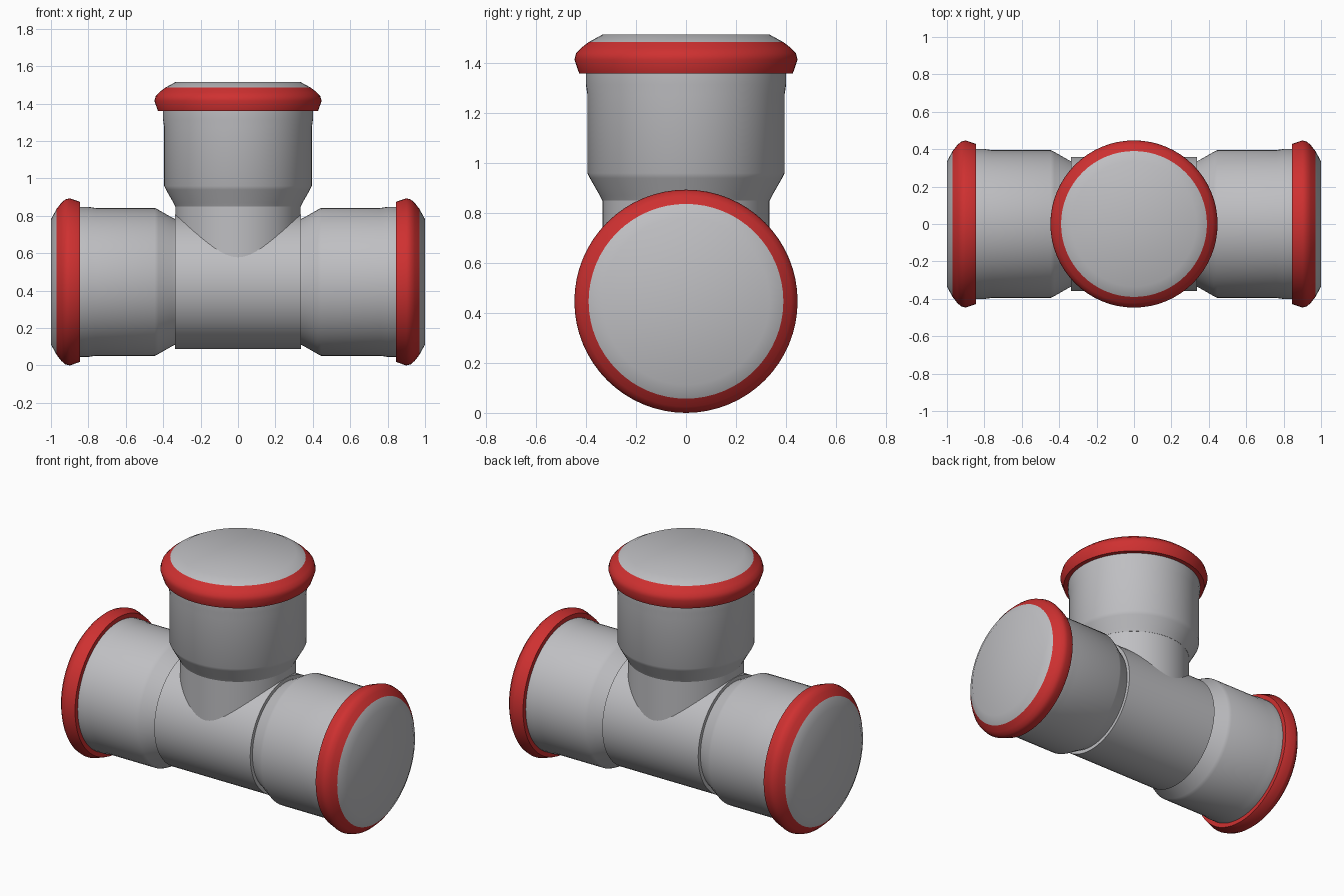
import bpy
import bmesh
import math
from mathutils import Matrix, Vector

cube = bpy.data.objects.get("Cube")
if cube:
    bpy.data.objects.remove(cube, do_unlink=True)

SEGMENTS = 64
AXIS_Z = 0.447


def make_material(name, colour):
    mat = bpy.data.materials.new(name)
    mat.use_nodes = True
    mat.diffuse_color = colour
    mat.node_tree.nodes["Principled BSDF"].inputs["Base Color"].default_value = colour
    return mat


steel = make_material("grey steel", (0.52, 0.52, 0.54, 1))
red = make_material("red seal", (0.62, 0.03, 0.03, 1))


def lathe(name, profile, material, matrix):
    """Spin (radius, height) points about z; a zero radius closes the end."""
    bm = bmesh.new()
    verts = [bm.verts.new((r, 0, h)) for r, h in profile]
    edges = [bm.edges.new(pair) for pair in zip(verts, verts[1:])]
    bmesh.ops.spin(bm, geom=verts + edges, cent=(0, 0, 0), axis=(0, 0, 1),
                   angle=math.tau, steps=SEGMENTS, use_merge=False)
    bmesh.ops.remove_doubles(bm, verts=bm.verts[:], dist=0.0001)
    bmesh.ops.recalc_face_normals(bm, faces=bm.faces[:])
    bm.transform(matrix)
    mesh = bpy.data.meshes.new(name)
    bm.to_mesh(mesh)
    bm.free()
    mesh.materials.append(material)
    obj = bpy.data.objects.new(name, mesh)
    bpy.context.collection.objects.link(obj)
    bpy.ops.object.select_all(action='DESELECT')
    obj.select_set(True)
    bpy.context.view_layer.objects.active = obj
    bpy.ops.object.shade_smooth_by_angle(angle=math.radians(35))
    return obj


# Socket profiles, measured from the open end (height 0) back along the pipe
sleeve = [(0, -0.665), (0.335, -0.665), (0.345, -0.645), (0.385, -0.575),
          (0.395, -0.555), (0.395, -0.24), (0.401, -0.20), (0.401, -0.15)]
seal = [(0.40, -0.155), (0.428, -0.155), (0.447, -0.10), (0.440, -0.075),
        (0.422, -0.055), (0.390, -0.03)]
cap = [(0.390, -0.03), (0.335, 0), (0, 0)]


def socket(prefix, end, rotation):
    matrix = Matrix.Translation(Vector(end)) @ rotation
    lathe(prefix + "_sleeve", sleeve, steel, matrix)
    lathe(prefix + "_seal_ring", seal, red, matrix)
    lathe(prefix + "_end_face", cap, steel, matrix)


# Three sockets
for prefix, side in (("left", 1), ("right", -1)):
    socket(prefix, (side, 0, AXIS_Z), Matrix.Rotation(side * math.pi / 2, 4, 'Y'))
socket("top", (0, 0, 1.515), Matrix.Identity(4))

# Straight run and the branch rising out of it
run = [(0, -0.337), (0.359, -0.337), (0.359, 0.337), (0, 0.337)]
lathe("run_pipe", run, steel,
      Matrix.Translation((0, 0, AXIS_Z)) @ Matrix.Rotation(math.pi / 2, 4, 'Y'))
branch = [(0, AXIS_Z), (0.334, AXIS_Z), (0.334, 0.865), (0, 0.865)]
lathe("branch_pipe", branch, steel, Matrix.Identity(4))
